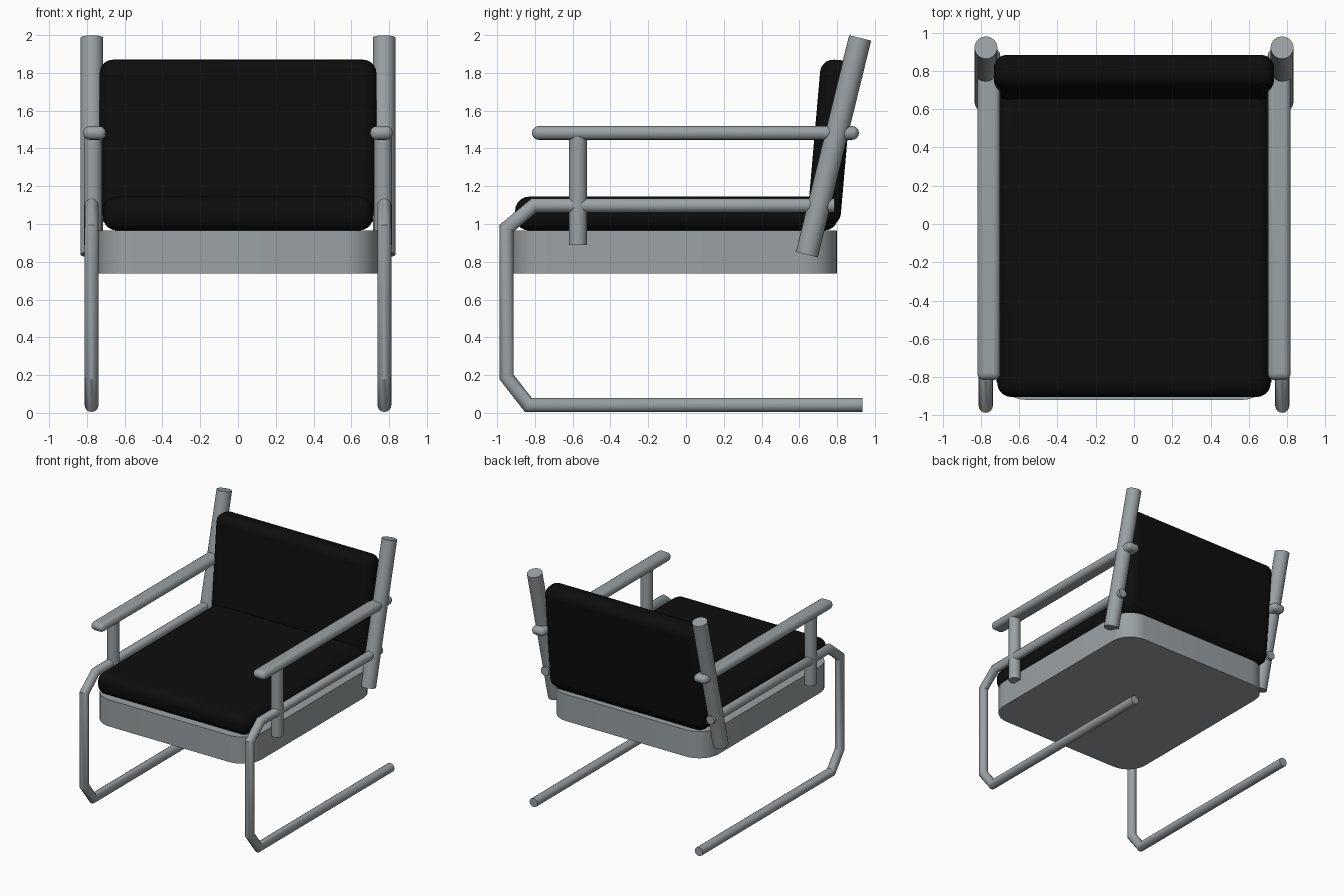
import bpy, bmesh, math
from mathutils import Vector, Matrix

cube = bpy.data.objects.get("Cube")
if cube:
    bpy.data.objects.remove(cube)


def material(name, colour):
    m = bpy.data.materials.new(name)
    m.use_nodes = True
    m.diffuse_color = (*colour, 1)
    m.node_tree.nodes["Principled BSDF"].inputs["Base Color"].default_value = (*colour, 1)
    return m


METAL = material("grey metal", (0.33, 0.355, 0.37))
FABRIC = material("black fabric", (0.004, 0.004, 0.004))


def finish(name, bm, mat, bevel=0, segments=4):
    bmesh.ops.recalc_face_normals(bm, faces=bm.faces)
    mesh = bpy.data.meshes.new(name)
    bm.to_mesh(mesh)
    bm.free()
    mesh.materials.append(mat)
    obj = bpy.data.objects.new(name, mesh)
    bpy.context.collection.objects.link(obj)
    if bevel:
        mod = obj.modifiers.new("rounding", "BEVEL")
        mod.width, mod.segments = bevel, segments
    bpy.ops.object.select_all(action="DESELECT")
    obj.select_set(True)
    bpy.context.view_layer.objects.active = obj
    bpy.ops.object.shade_smooth_by_angle(angle=math.radians(35))
    return obj


def box(name, centre, size, mat, bevel, segments=4, tilt=0):
    bm = bmesh.new()
    bmesh.ops.create_cube(bm, size=1, matrix=Matrix.Diagonal((*size, 1)))
    obj = finish(name, bm, mat, bevel, segments)
    obj.location = centre
    obj.rotation_euler.x = tilt
    return obj


def tube(name, x, path, radius, sides=16, bevel=0):
    """Round tube along a (y, z) path with mitred corners."""
    pts = [Vector(p) for p in path]
    dirs = [(b - a).normalized() for a, b in zip(pts, pts[1:])]
    bm = bmesh.new()
    rings = []
    for i, p in enumerate(pts):
        before, after = dirs[max(i - 1, 0)], dirs[min(i, len(dirs) - 1)]
        along = (before + after).normalized()
        across = Vector((-along.y, along.x)) / along.dot(before)
        ring = []
        for k in range(sides):
            a = math.tau * k / sides
            q = p + across * radius * math.sin(a)
            ring.append(bm.verts.new((x + radius * math.cos(a), q.x, q.y)))
        rings.append(ring)
    for r, s in zip(rings, rings[1:]):
        for k in range(sides):
            n = (k + 1) % sides
            bm.faces.new((r[k], r[n], s[n], s[k]))
    bm.faces.new(rings[0])
    bm.faces.new(rings[-1])
    return finish(name, bm, METAL)


# Seat pan: slab with rounded vertical corners
bm = bmesh.new()
bmesh.ops.create_cube(bm, size=1, matrix=Matrix.Translation((0, -0.06, 0.852))
                      @ Matrix.Diagonal((1.48, 1.72, 0.226, 1)))
upright = [e for e in bm.edges if abs(e.verts[0].co.z - e.verts[1].co.z) > 0.1]
bmesh.ops.bevel(bm, geom=upright, offset=0.18, segments=8, profile=0.5, affect="EDGES")
finish("seat_pan", bm, METAL)

# Cushions
box("seat_cushion", (0, -0.05, 1.055), (1.43, 1.71, 0.18), FABRIC, 0.075, 5)
box("back_cushion", (0, 0.765, 1.43), (1.465, 0.175, 0.88), FABRIC, 0.07, 5, math.radians(-5))

# Side frames, mirrored left and right
LEG_PATH = [(0.935, 0.042), (-0.835, 0.042), (-0.95, 0.19),
            (-0.95, 0.978), (-0.805, 1.098), (0.785, 1.098)]
for side, s in (("left", 1), ("right", -1)):
    tube(side + "_leg_frame", s * 0.775, LEG_PATH, 0.037)
    tube(side + "_back_post", s * 0.774, [(0.64, 0.838), (0.922, 1.985)], 0.06, 24)
    tube(side + "_arm_support", s * 0.768, [(-0.572, 0.89), (-0.572, 1.46)], 0.048, 20)
    box(side + "_armrest", (s * 0.759, 0.05, 1.482), (0.12, 1.73, 0.072), METAL, 0.034)
